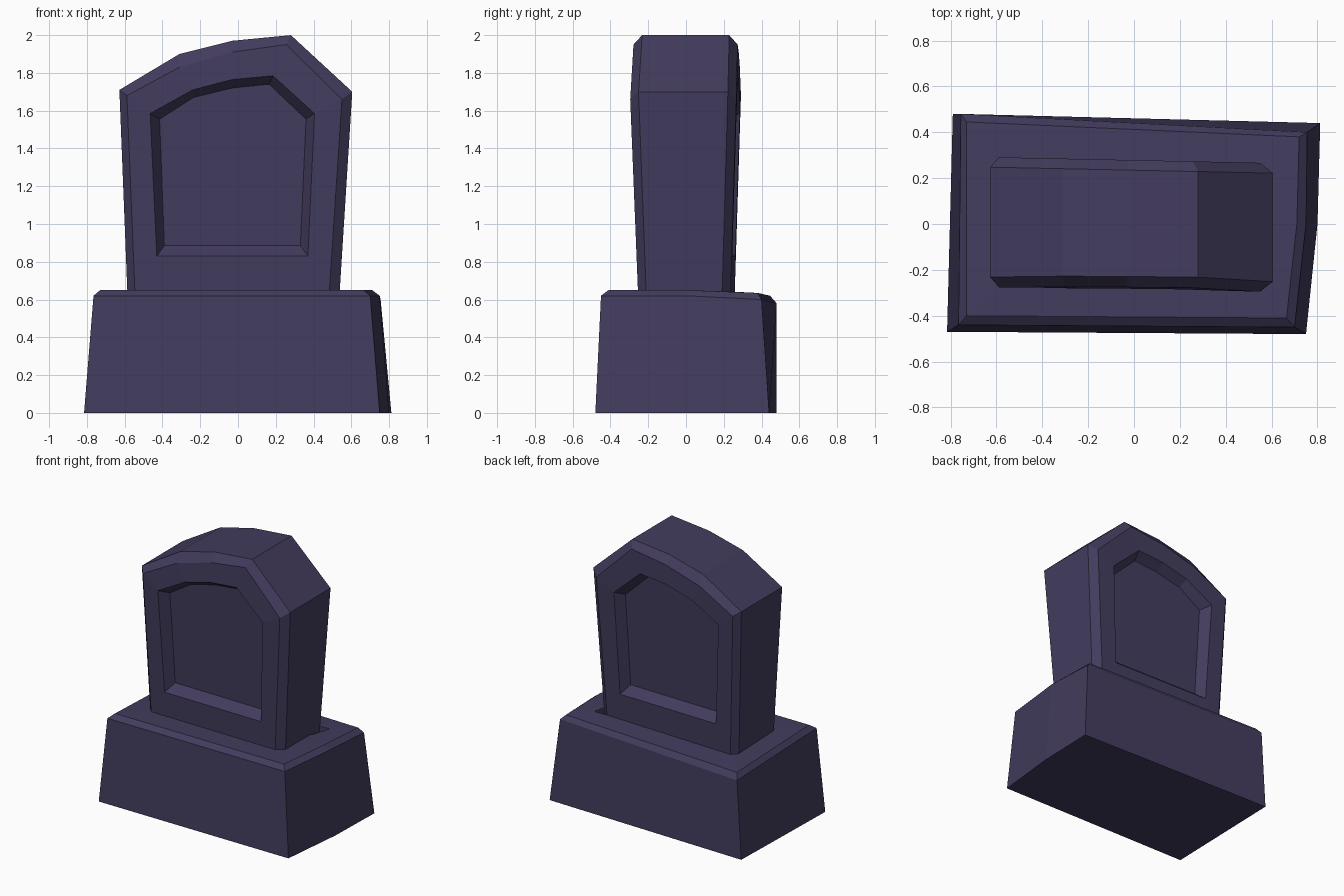
import bpy, bmesh

if "Cube" in bpy.data.objects:
    bpy.data.objects.remove(bpy.data.objects["Cube"])

mat = bpy.data.materials.new("dark violet stone")
mat.diffuse_color = (0.055, 0.045, 0.110, 1)
mat.use_nodes = True
mat.node_tree.nodes["Principled BSDF"].inputs["Base Color"].default_value = mat.diffuse_color


def loft(name, loops, caps, open_below=None):
    """Skin equal-length point loops; cap the first and/or last loop."""
    bm = bmesh.new()
    rings = [[bm.verts.new(p) for p in loop] for loop in loops]
    n = len(rings[0])
    for a, b in zip(rings, rings[1:]):
        for i in range(n):
            j = (i + 1) % n
            quad = (a[i], a[j], b[j], b[i])
            if open_below and all(v.co.z < open_below for v in quad):
                continue
            bm.faces.new(quad)
    if caps[0]:
        bm.faces.new(rings[0][::-1])
    if caps[1]:
        bm.faces.new(rings[-1])
    bmesh.ops.recalc_face_normals(bm, faces=bm.faces[:])
    me = bpy.data.meshes.new(name)
    bm.to_mesh(me)
    bm.free()
    me.materials.append(mat)
    ob = bpy.data.objects.new(name, me)
    bpy.context.collection.objects.link(ob)
    return ob


# plinth: worn block with chamfered rim and an open socket for the headstone
loft("plinth", [
    [(-.815, -.47, 0), (.75, -.48, 0), (.80, 0, 0), (.812, .44, 0), (-.79, .48, 0)],
    [(-.765, -.44, .62), (.70, -.45, .62), (.75, 0, .62), (.755, .40, .60), (-.755, .48, .58)],
    [(-.73, -.40, .65), (.665, -.41, .65), (.71, 0, .65), (.72, .38, .635), (-.73, .445, .62)],
    [(-.52, -.18, .65), (.47, -.20, .65), (.52, 0, .65), (.585, .24, .642), (-.52, .19, .636)],
], (True, False))

# headstone outlines in x, z
outer = [(-.585, .62), (-.628, 1.71), (-.31, 1.90), (-.03, 1.97), (.28, 2.0), (.605, 1.70), (.537, .62)]
face = [(-.545, .62), (-.588, 1.68), (-.31, 1.83), (-.03, 1.91), (.255, 1.95), (.55, 1.66), (.482, .62)]
panel = [(-.43, .83), (-.465, 1.585), (-.24, 1.71), (-.03, 1.765), (.185, 1.785), (.405, 1.585), (.37, .83)]
inner = [(-.39, .885), (-.415, 1.555), (-.235, 1.67), (-.03, 1.72), (.165, 1.74), (.36, 1.555), (.33, .885)]


def half_depth(x, z, side):
    # the slab swells up to the shoulders; the front also thins at the crown
    swell = min((z - .65) / 1.02, 1)
    if side > 0:
        return .247 + .0315 * swell - .012 * x / .57
    crown = max(z - 1.67, 0) / .28
    return .247 + .040 * swell - .013 * crown + .009 * x / .57


def ring(outline, side, sink):
    return [(x, side * (half_depth(x, z, side) - sink), z) for x, z in outline]


# headstone: chamfered slab with a sunken panel on both faces
layers = [(inner, .07), (panel, 0), (face, 0), (outer, .044)]
front = [ring(o, -1, s) for o, s in layers]
back = [ring(o, 1, s) for o, s in reversed(layers)]
loft("headstone", front + back, (True, True), open_below=.63)
